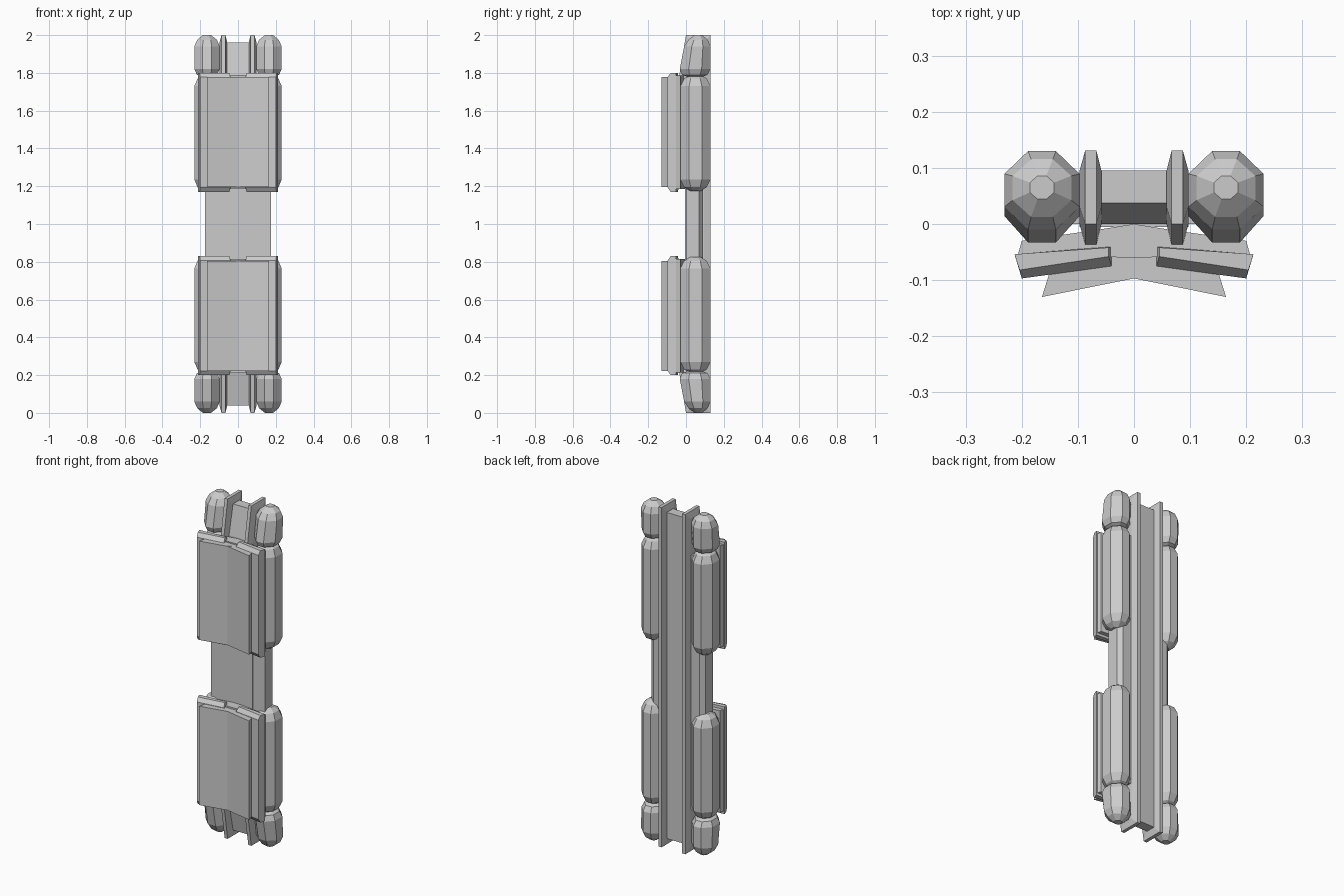
import bpy, bmesh

if "Cube" in bpy.data.objects:
    bpy.data.objects.remove(bpy.data.objects["Cube"])


def loft(name, rings):
    """Skin a list of equal-length closed rings and cap both ends."""
    bm = bmesh.new()
    rows = [[bm.verts.new(p) for p in r] for r in rings]
    n = len(rows[0])
    for a, b in zip(rows, rows[1:]):
        for i in range(n):
            j = (i + 1) % n
            bm.faces.new((a[i], a[j], b[j], b[i]))
    bm.faces.new(rows[0])
    bm.faces.new(rows[-1])
    bmesh.ops.recalc_face_normals(bm, faces=bm.faces[:])
    me = bpy.data.meshes.new(name)
    bm.to_mesh(me)
    bm.free()
    ob = bpy.data.objects.new(name, me)
    bpy.context.collection.objects.link(ob)
    return ob


def prism_z(name, section, z0, z1, sx=1):
    return loft(name, [[(x * sx, y, z) for x, y in section] for z in (z0, z1)])


def mirror_z(pts):
    return [(x, y, 2 - z) for x, y, z in pts]


def both_ends(name, rings):
    """Build a part in the upper half and its reflection about z = 1."""
    loft("upper_" + name, rings)
    loft("lower_" + name, [mirror_z(r) for r in rings])


def pod_ring(sx, z, scale, front, back=0.13):
    """Eight-sided pod cross-section."""
    cy, hy, hx = (front + back) / 2, (back - front) / 2, 0.067
    pts = [(1, -.42), (1, .42), (.37, 1), (-.37, 1),
           (-1, .42), (-1, -.42), (-.37, -1), (.37, -1)]
    return [(sx * (0.164 + hx * scale * x), cy + hy * scale * y, z) for x, y in pts]


# Central beam with sloped ends
beam = [(0.095, 0.04), (0.095, 1.96), (0.037, 1.96), (0.0, 1.79),
        (0.0, 0.21), (0.037, 0.04)]
loft("central_beam", [[(x, y, z) for y, z in beam] for x in (-0.07, 0.07)])

# Plate across the waist
prism_z("waist_plate", [(-0.097, -0.005), (0.097, -0.005), (0.097, 0.05), (-0.097, 0.05)],
        0.78, 1.22)

# Long bevelled rails: outer profile in the middle, inset profile on the sides
outer = [(0.131, 0.0), (0.131, 2.0), (0.0, 2.0), (-0.037, 1.78), (0.0, 1.72),
         (0.0, 0.28), (-0.037, 0.22), (0.0, 0.0)]
inner = [(0.095, 0.035), (0.095, 1.965), (0.03, 1.965), (0.0, 1.78), (0.01, 1.72),
         (0.01, 0.28), (0.0, 0.22), (0.03, 0.035)]

for side, sx in (("left", -1), ("right", 1)):
    loft(side + "_rail", [[(sx * x, y, z) for y, z in prof] for x, prof in
                          ((0.058, inner), (0.067, outer), (0.087, outer), (0.097, inner))])

    # Side core seen between the pods
    core = [(0.09, 0.0), (0.175, 0.0), (0.175, 0.07), (0.15, 0.09), (0.09, 0.09)]
    prism_z(side + "_core", core, 0.25, 1.75, sx)

    # Long pods
    both_ends(side + "_long_pod", [pod_ring(sx, z, s, -0.03) for z, s in (
        (1.175, 0.35), (1.195, 0.75), (1.235, 1), (1.73, 1), (1.77, 0.75), (1.788, 0.35))])

    # Short end pods, leaning back towards the tip
    both_ends(side + "_end_pod", [pod_ring(sx, z, s, f) for z, s, f in (
        (1.776, 0.4, -0.035), (1.79, 0.8, -0.037), (1.82, 1, -0.033),
        (1.94, 1, -0.01), (1.975, 0.78, -0.002), (2.0, 0.32, 0.0))])

    # Armour backing
    backing = [(0.0, 0.0), (0.05, -0.008), (0.2, -0.03), (0.207, -0.055), (0.0, -0.06)]
    both_ends(side + "_armour_backing",
              [[(sx * x, y, z) for x, y in backing] for z in (1.185, 1.785)])

    # Armour slab with bevelled front ends
    full = [(0.04, -0.04), (0.213, -0.054), (0.2, -0.097), (0.04, -0.075)]
    slim = [(0.045, -0.042), (0.213, -0.054), (0.204, -0.082), (0.045, -0.058)]
    both_ends(side + "_armour_slab", [[(sx * x, y, z) for x, y in sec] for z, sec in (
        (1.17, slim), (1.193, full), (1.777, full), (1.8, slim))])

    # Front facing panel
    panel = [(0.0, -0.097), (0.164, -0.13), (0.15, -0.085), (0.0, -0.06)]
    both_ends(side + "_front_panel",
              [[(sx * x, y, z) for x, y in panel] for z in (1.195, 1.777)])

# Faceted spine joining the two halves of each armour plate
spine = [(0.0, 0.0), (0.045, -0.04), (0.045, -0.07), (0.0, -0.097),
         (-0.045, -0.07), (-0.045, -0.04)]
both_ends("armour_spine", [[(x, y, z) for x, y in spine] for z in (1.194, 1.778)])
